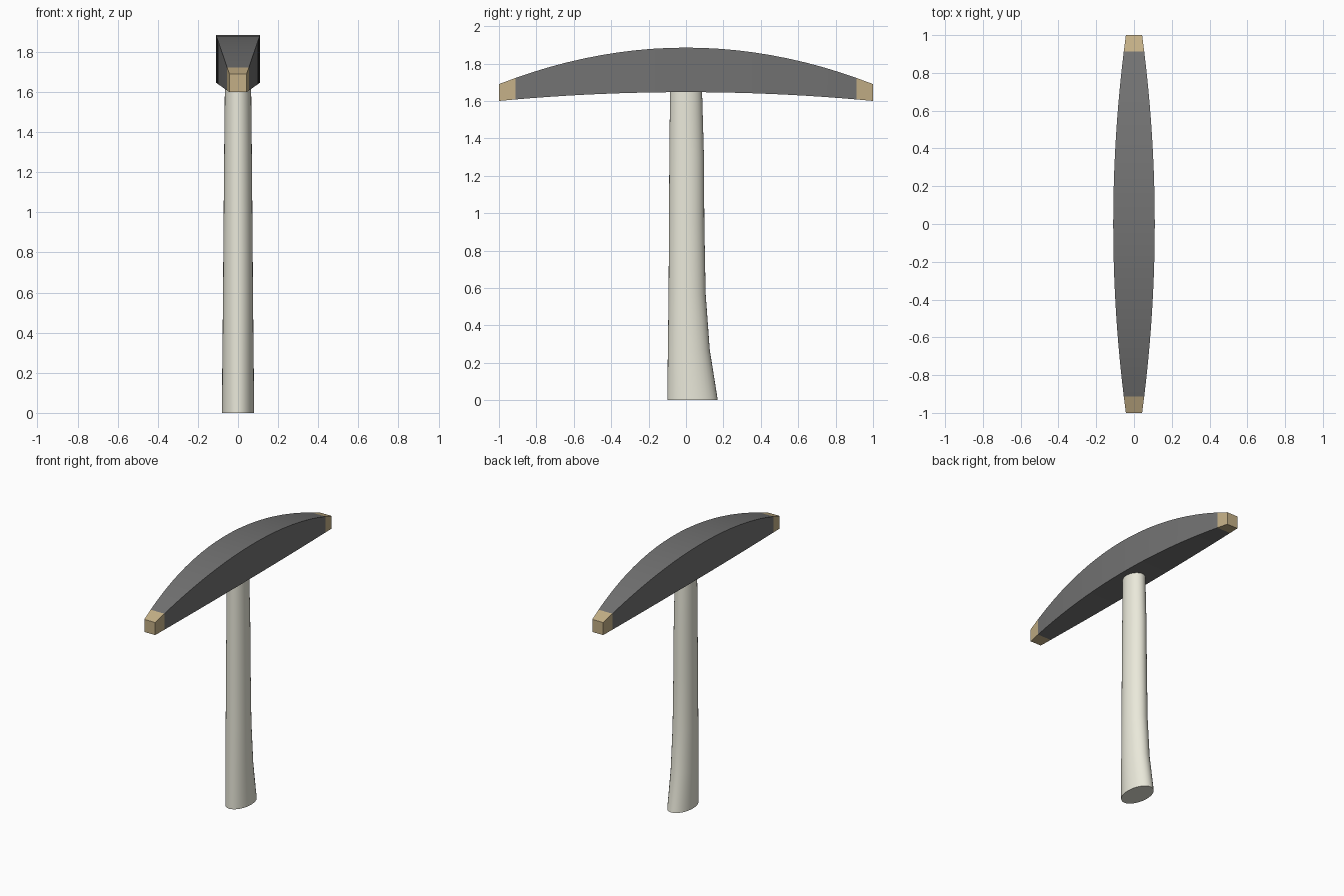
import bpy, bmesh, math

if "Cube" in bpy.data.objects:
    bpy.data.objects.remove(bpy.data.objects["Cube"])


def material(name, rgb):
    m = bpy.data.materials.new(name)
    m.diffuse_color = (*rgb, 1)
    m.use_nodes = True
    m.node_tree.nodes["Principled BSDF"].inputs["Base Color"].default_value = m.diffuse_color
    return m


def loft(name, rings, mat, angle):
    """Skin a list of equal-sized point rings and cap both ends."""
    bm = bmesh.new()
    loops = [[bm.verts.new(p) for p in ring] for ring in rings]
    n = len(loops[0])
    for a, b in zip(loops, loops[1:]):
        for i in range(n):
            j = (i + 1) % n
            bm.faces.new((a[i], a[j], b[j], b[i]))
    bm.faces.new(loops[0][::-1])
    bm.faces.new(loops[-1])
    bmesh.ops.recalc_face_normals(bm, faces=bm.faces)
    me = bpy.data.meshes.new(name)
    bm.to_mesh(me)
    bm.free()
    me.materials.append(mat)
    ob = bpy.data.objects.new(name, me)
    bpy.context.collection.objects.link(ob)
    bpy.ops.object.select_all(action='DESELECT')
    ob.select_set(True)
    bpy.context.view_layer.objects.active = ob
    bpy.ops.object.shade_smooth_by_angle(angle=math.radians(angle))
    return ob


def head_section(y):
    """Rectangular section of the curved head at position y."""
    w = 0.11 - 0.067 * y * y
    top = 1.885 - 0.195 * y * y
    low = 1.647 - 0.047 * y * y
    return [(-w, y, low), (w, y, low), (w, y, top), (-w, y, top)]


def handle_section(z, half_x, y0, y1, n=32):
    """Oval section of the handle between y0 and y1."""
    cy, ry = (y0 + y1) / 2, (y1 - y0) / 2
    return [(half_x * math.cos(2 * math.pi * i / n),
             cy + ry * math.sin(2 * math.pi * i / n), z) for i in range(n)]


steel = material("dark_steel", (0.17, 0.17, 0.17))
brass = material("tan_tip", (0.55, 0.43, 0.24))
wood = material("pale_wood", (0.82, 0.81, 0.70))

# Curved, tapering head
TIP, SEG = 0.912, 20
loft("head", [head_section(TIP * (2 * i / SEG - 1)) for i in range(SEG + 1)], steel, 30)

# Coloured tips at both ends
for name, s in (("front_tip", -1), ("back_tip", 1)):
    loft(name, [head_section(s * TIP), head_section(s)], brass, 20)

# Handle, flaring backwards at the foot: z, half width, front y, back y
profile = [
    (0.00, 0.081, -0.100, 0.170),
    (0.27, 0.078, -0.097, 0.127),
    (0.57, 0.075, -0.093, 0.105),
    (0.95, 0.072, -0.091, 0.098),
    (1.30, 0.069, -0.089, 0.096),
    (1.68, 0.065, -0.085, 0.085),
]
loft("handle", [handle_section(*p) for p in profile], wood, 40)
